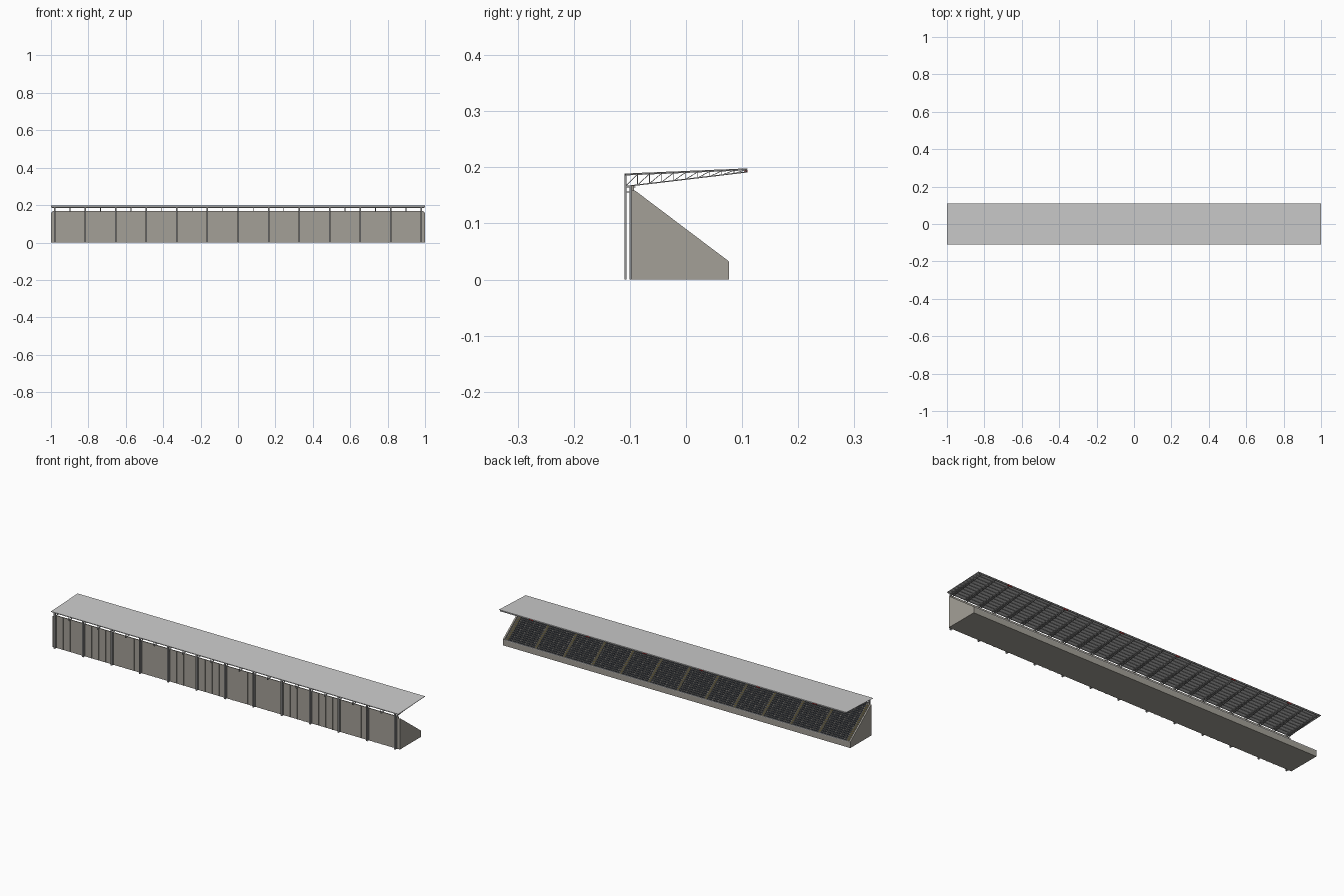
import bpy, bmesh, math
from mathutils import Vector

if "Cube" in bpy.data.objects:
    bpy.data.objects.remove(bpy.data.objects["Cube"])


def material(name, rgb):
    m = bpy.data.materials.new(name)
    m.diffuse_color = (*rgb, 1)
    m.use_nodes = True
    m.node_tree.nodes["Principled BSDF"].inputs["Base Color"].default_value = m.diffuse_color
    return m


CONCRETE = material("concrete", (0.37, 0.35, 0.31))
STEEL = material("steel", (0.30, 0.30, 0.30))
SEAT = material("seat_grey", (0.10, 0.11, 0.13))
YELLOW = material("aisle_yellow", (0.45, 0.36, 0.12))
RED = material("lamp_red", (0.7, 0.03, 0.03))


class Builder:
    """Collects boxes, beams and extruded profiles into one object."""

    def __init__(self):
        self.v, self.f = [], []

    def hexa(self, pts):
        n = len(self.v)
        self.v += pts
        for q in ((0, 3, 2, 1), (4, 5, 6, 7), (0, 1, 5, 4),
                  (1, 2, 6, 5), (2, 3, 7, 6), (3, 0, 4, 7)):
            self.f.append([n + i for i in q])

    def box(self, x0, x1, y0, y1, z0, z1):
        self.hexa([(x, y, z) for z in (z0, z1)
                   for x, y in ((x0, y0), (x1, y0), (x1, y1), (x0, y1))])

    def beam(self, x, a, b, w, t):
        # bar in the y-z plane between two points
        a, b = Vector((x, *a)), Vector((x, *b))
        d = (b - a).normalized()
        s = Vector((w / 2, 0, 0))
        u = d.cross(Vector((1, 0, 0))) * t / 2
        self.hexa([tuple(p + o) for p in (a, b)
                   for o in (-s - u, s - u, s + u, -s + u)])

    def extrude(self, profile, x0, x1):
        n, k = len(self.v), len(profile)
        self.v += [(x, y, z) for x in (x0, x1) for y, z in profile]
        self.f.append([n + i for i in range(k)])
        self.f.append([n + k + i for i in reversed(range(k))])
        for i in range(k):
            j = (i + 1) % k
            self.f.append([n + i, n + k + i, n + k + j, n + j])

    def make(self, name, mat=None):
        me = bpy.data.meshes.new(name)
        me.from_pydata(self.v, [], self.f)
        bm = bmesh.new()
        bm.from_mesh(me)
        bmesh.ops.recalc_face_normals(bm, faces=bm.faces)
        bm.to_mesh(me)
        bm.free()
        ob = bpy.data.objects.new(name, me)
        bpy.context.collection.objects.link(ob)
        if mat:
            me.materials.append(mat)
        return ob


BAYS = 12
X0 = 0.98
BAY = 2 * X0 / BAYS
ROWS = 20
RUN, RISE = 0.0085, 0.0064
YF, ZF = 0.077, 0.028


def step(i):
    return YF - RUN * i, ZF + RISE * i


# stepped terrace with back wall
prof = [(-0.097, 0), (YF, 0)]
for i in range(ROWS):
    y, z = step(i)
    prof += [(y, z), (y - RUN, z)]
prof += [(-0.093, 0.168), (-0.097, 0.168)]
b = Builder()
b.extrude(prof, -0.992, 0.992)
b.make("terrace", CONCRETE)

# sloped end walls
b = Builder()
end = [(-0.097, 0), (YF, 0), (YF, 0.032), (-0.09, 0.158), (-0.097, 0.16)]
for s in (-1, 1):
    b.extrude(end, s * 0.992, s * 1.0)
b.make("end_walls", CONCRETE)

# raised cladding ribs on the back wall
b = Builder()
for i in range(BAYS * 4 + 1):
    x = -X0 + i * BAY / 4
    b.box(x - 0.002, x + 0.002, -0.099, -0.0965, 0, 0.168)
b.make("wall_ribs", CONCRETE)

# front parapet coping and rail
b = Builder()
b.box(-0.992, 0.992, YF - 0.003, YF, ZF, ZF + 0.004)
b.make("front_parapet")

# seats in blocks between aisles
b = Builder()
aisle, per_bay = 0.014, 14
pitch = (BAY - aisle) / per_bay
for r in range(ROWS):
    y, z = step(r)
    for k in range(BAYS):
        for s in range(per_bay):
            x = -X0 + k * BAY + aisle / 2 + s * pitch
            xa, xb = x + pitch * 0.08, x + pitch * 0.92
            b.box(xa, xb, y - 0.0075, y - 0.003, z + 0.002, z + 0.0035)
            b.box(xa, xb, y - 0.0082, y - 0.0070, z + 0.002, z + 0.0085)
b.make("seats", SEAT)

# aisle half steps
b = Builder()
for r in range(ROWS):
    y, z = step(r)
    for k in range(BAYS + 1):
        x = -X0 + k * BAY
        b.box(x - 0.005, x + 0.005, y - RUN, y - RUN / 2, z, z + RISE / 2)
b.make("aisle_steps", YELLOW)

# outer and inner columns with tie brackets
b = Builder()
for k in range(BAYS + 1):
    x = -X0 + k * BAY
    b.box(x - 0.004, x + 0.004, -0.110, -0.106, 0, 0.187)
    b.box(x - 0.004, x + 0.004, -0.101, -0.097, 0, 0.166)
    for z in (0.156, 0.165):
        b.box(x - 0.002, x + 0.002, -0.108, -0.090, z - 0.001, z + 0.001)
b.make("columns", STEEL)

# cantilever roof trusses
TA, TB = Vector((-0.108, 0.1865)), Vector((0.107, 0.1955))
LA, LB = Vector((-0.108, 0.166)), Vector((0.107, 0.1915))
PANELS = 10
b = Builder()
for k in range(2 * BAYS + 1):
    x = -X0 + k * BAY / 2
    b.beam(x, TA, TB, 0.004, 0.002)
    b.beam(x, LA, LB, 0.004, 0.002)
    for i in range(PANELS + 1):
        t = i / PANELS
        top, low = TA.lerp(TB, t), LA.lerp(LB, t)
        b.beam(x, low, top, 0.002, 0.0012)
        if i < PANELS:
            b.beam(x, low, TA.lerp(TB, (i + 1) / PANELS), 0.002, 0.0012)
b.make("roof_trusses", STEEL)

# roof purlins and front edge beam
b = Builder()
for i in range(PANELS + 1):
    p = TA.lerp(TB, i / PANELS)
    b.box(-0.995, 0.995, p.x - 0.001, p.x + 0.001, p.y - 0.0015, p.y + 0.001)
b.box(-0.995, 0.995, 0.1065, 0.1085, 0.1905, 0.197)
b.make("purlins", STEEL)

# roof sheet
b = Builder()
b.extrude([(-0.11, 0.187), (0.11, 0.1962), (0.11, 0.1982), (-0.11, 0.189)], -1, 1)
b.make("roof_sheet")

# red lamps under the roof edge
b = Builder()
for k in range(6):
    x = -X0 + (2 * k + 1) * BAY
    b.box(x - 0.012, x + 0.012, 0.104, 0.1092, 0.191, 0.195)
b.make("roof_lamps", RED)
